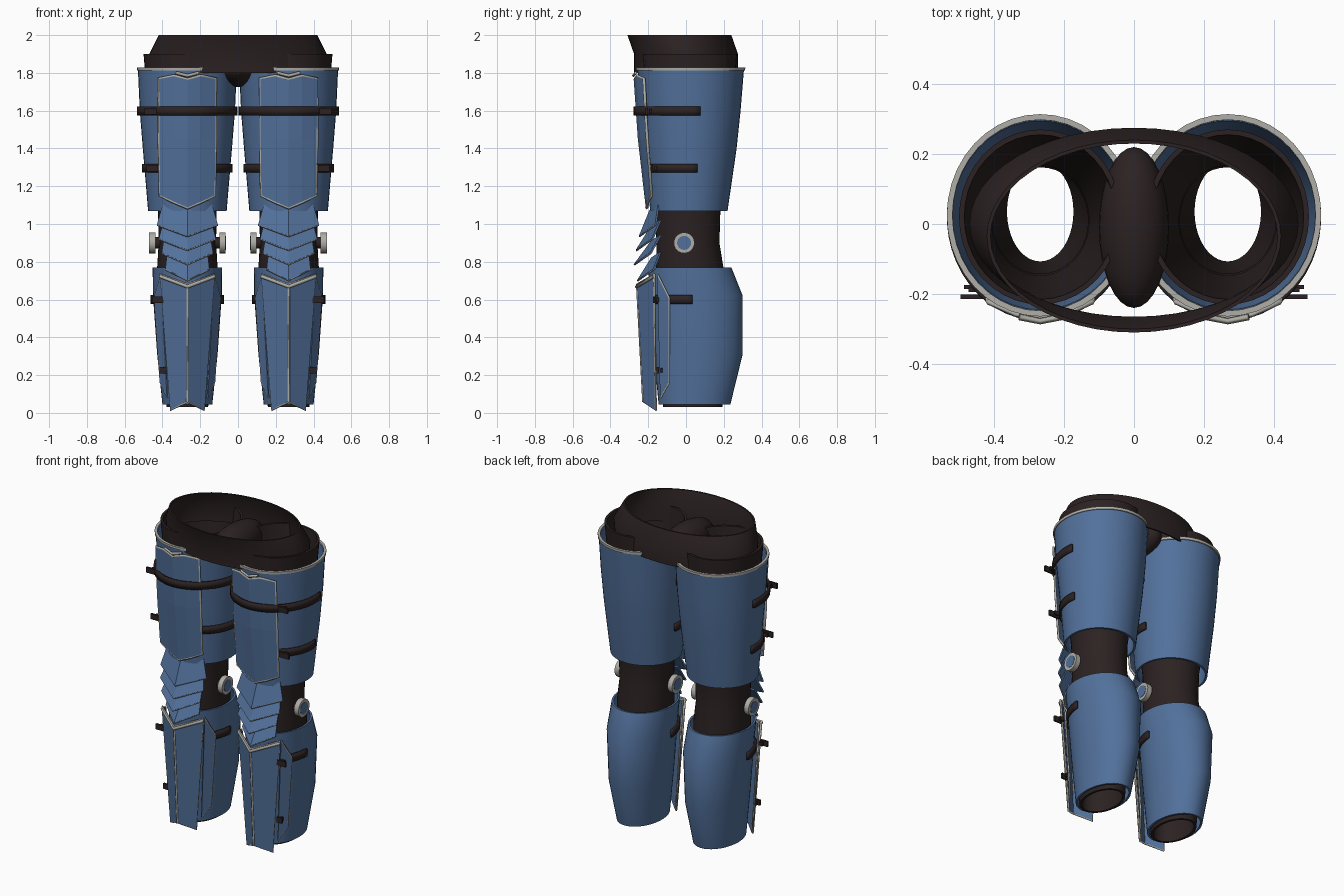
import bpy, bmesh, math
from mathutils import Vector

if "Cube" in bpy.data.objects:
    bpy.data.objects.remove(bpy.data.objects["Cube"])


def material(name, rgb):
    m = bpy.data.materials.new(name)
    m.use_nodes = True
    m.diffuse_color = (*rgb, 1)
    b = m.node_tree.nodes["Principled BSDF"]
    b.inputs["Base Color"].default_value = (*rgb, 1)
    b.inputs["Roughness"].default_value = 0.6
    return m


BLUE = material("armour blue", (0.085, 0.165, 0.33))
DARK = material("dark brown leather", (0.025, 0.016, 0.016))
TRIM = material("pale trim", (0.43, 0.42, 0.38))


def finish(name, bm, mat, thick=0, smooth=True, offset=0):
    bmesh.ops.recalc_face_normals(bm, faces=bm.faces)
    me = bpy.data.meshes.new(name)
    bm.to_mesh(me)
    bm.free()
    ob = bpy.data.objects.new(name, me)
    bpy.context.collection.objects.link(ob)
    me.materials.append(mat)
    if thick:
        mod = ob.modifiers.new("thickness", "SOLIDIFY")
        mod.thickness, mod.offset = thick, offset
    if smooth:
        bpy.ops.object.select_all(action="DESELECT")
        ob.select_set(True)
        bpy.context.view_layer.objects.active = ob
        bpy.ops.object.shade_smooth_by_angle(angle=math.radians(35))
    return ob


def grid_faces(bm, rows, closed=False):
    for a, b in zip(rows, rows[1:]):
        n = len(a)
        for i in range(n if closed else n - 1):
            j = (i + 1) % n
            bm.faces.new((a[i], a[j], b[j], b[i]))


def tube(name, sections, cx, mat, wall=0.012, n=40):
    """Open elliptical tube; sections are (z, rx, ry, centre y), with inner wall."""
    bm = bmesh.new()
    ring = sections + [(z, rx - wall, ry - wall, cy) for z, rx, ry, cy in reversed(sections)]
    rows = [[bm.verts.new((cx + rx * math.cos(i * math.tau / n), cy + ry * math.sin(i * math.tau / n), z))
             for i in range(n)] for z, rx, ry, cy in ring]
    grid_faces(bm, rows + rows[:1], closed=True)
    return finish(name, bm, mat)


def strap(name, cx, z, rx, ry, cy, y_end, h=0.046):
    """Band round the front of a leg, ending at y_end on both sides."""
    bm = bmesh.new()
    a = math.asin((y_end - cy) / ry)
    n = 28
    angles = [a - (math.pi + 2 * a) * i / n for i in range(n + 1)]
    rows = [[bm.verts.new((cx + rx * math.cos(t), cy + ry * math.sin(t), z + dz)) for t in angles]
            for dz in (-h / 2, h / 2)]
    grid_faces(bm, rows)
    return finish(name, bm, DARK, 0.012)


def mirrored(pts):
    return [(-x, y, z) for x, y, z in reversed(pts) if x > 0] + pts


def plate(name, cx, rows, thick=0.01):
    """Faceted plate; each row runs from the centre outwards and is mirrored."""
    bm = bmesh.new()
    grid_faces(bm, [[bm.verts.new((cx + x, y, z)) for x, y, z in mirrored(r)] for r in rows])
    return finish(name, bm, BLUE, thick, smooth=False)


def trim(name, cx, pts, r=0.007, closed=False):
    cu = bpy.data.curves.new(name, "CURVE")
    cu.dimensions = "3D"
    cu.bevel_depth, cu.bevel_resolution, cu.use_fill_caps = r, 0, True
    sp = cu.splines.new("POLY")
    sp.points.add(len(pts) - 1)
    for p, (x, y, z) in zip(sp.points, pts):
        p.co = (cx + x, y, z, 1)
    sp.use_cyclic_u = closed
    tmp = bpy.data.objects.new(name, cu)
    bm = bmesh.new()
    bpy.context.collection.objects.link(tmp)
    me = bpy.data.meshes.new_from_object(tmp)
    bm.from_mesh(me)
    bpy.data.objects.remove(tmp)
    bpy.data.meshes.remove(me)
    return finish(name, bm, TRIM, smooth=False)


def box(name, loc, size):
    bm = bmesh.new()
    bmesh.ops.create_cube(bm, size=1)
    bmesh.ops.scale(bm, vec=size, verts=bm.verts)
    bmesh.ops.translate(bm, vec=loc, verts=bm.verts)
    return finish(name, bm, DARK, smooth=False)


def disc(name, x, r, depth, mat):
    bm = bmesh.new()
    bmesh.ops.create_cone(bm, cap_ends=True, segments=24, radius1=r, radius2=r, depth=depth)
    for v in bm.verts:
        v.co = Vector((x + v.co.z, v.co.y - 0.01, v.co.x + 0.9))
    return finish(name, bm, mat)


# Hips
tube("hip_ring", [(1.8, 0.46, 0.275, 0), (1.9, 0.47, 0.275, 0), (2.0, 0.42, 0.275, -0.035)], 0, DARK, 0.01, 48)
bm = bmesh.new()
bmesh.ops.create_uvsphere(bm, u_segments=32, v_segments=16, radius=1)
for v in bm.verts:
    v.co = Vector((v.co.x * 0.1, v.co.y * 0.23 - 0.01, v.co.z * 0.11 + 1.835))
finish("crotch_guard", bm, DARK)

# Knee scales: top height, top y, bottom height, bottom y, top half-width, bottom half-width
KNEE = [(0.84, -0.18, 0.70, -0.255, 0.105, 0.115), (0.93, -0.18, 0.785, -0.272, 0.12, 0.135),
        (1.01, -0.18, 0.86, -0.262, 0.125, 0.15), (1.09, -0.19, 0.935, -0.245, 0.13, 0.16)]

for side, label in ((1, "left"), (-1, "right")):
    cx = side * 0.268

    def nm(part):
        return label + "_" + part

    # Inner leg and outer shells
    tube(nm("inner_leg"), [(0.03, 0.11, 0.157, 0.035), (0.3, 0.13, 0.17, 0.035), (0.77, 0.16, 0.178, 0.02),
                           (0.9, 0.152, 0.167, 0.01), (1.07, 0.155, 0.172, 0.01), (1.4, 0.19, 0.21, 0.02),
                           (1.9, 0.232, 0.25, 0.02)], cx, DARK, 0.015)
    thigh = [(1.07, 0.208, 0.205, 0.015), (1.4, 0.236, 0.243, 0.025), (1.6, 0.252, 0.264, 0.025),
             (1.82, 0.262, 0.282, 0.025)]
    tube(nm("thigh_shell"), thigh, cx, BLUE)
    tube(nm("thigh_top_trim"), [(1.812, 0.266, 0.288, 0.025), (1.828, 0.267, 0.289, 0.025)], cx, TRIM, 0.016)
    tube(nm("shin_shell"), [(0.045, 0.132, 0.19, 0.045), (0.31, 0.16, 0.235, 0.065), (0.62, 0.182, 0.245, 0.055),
                            (0.77, 0.184, 0.22, 0.02)], cx, BLUE)

    # Thigh plate with its edging
    upper = [(0, -0.272, 1.765), (0.07, -0.258, 1.785), (0.15, -0.222, 1.77)]
    middle = [(0, -0.25, 1.45), (0.07, -0.236, 1.45), (0.15, -0.205, 1.45)]
    lower = [(0, -0.208, 1.085), (0.07, -0.202, 1.115), (0.145, -0.182, 1.15)]
    plate(nm("thigh_plate"), cx, [upper, middle, lower])
    left_up = [(-0.15, -0.205, 1.45)]
    trim(nm("thigh_plate_trim"), cx, mirrored(upper) + [middle[2]] + mirrored(lower)[::-1] + left_up, 0.008, True)
    trim(nm("thigh_plate_crest"), cx, mirrored([(0, -0.278, 1.785), (0.06, -0.266, 1.8)]), 0.009)

    # Straps and buckles
    strap(nm("upper_thigh_strap"), cx, 1.598, 0.261, 0.293, 0.022, 0.075)
    strap(nm("lower_thigh_strap"), cx, 1.295, 0.234, 0.236, 0.022, 0.06)
    strap(nm("shin_strap"), cx, 0.6, 0.189, 0.252, 0.055, 0.035)
    for part, dx, y, z in (("upper_thigh", 0.19, -0.208, 1.598), ("lower_thigh", 0.18, -0.18, 1.295),
                           ("shin", 0.15, -0.17, 0.6), ("lower_shin", 0.13, -0.15, 0.225)):
        k = 0.5 if part == "lower_shin" else 1
        box(nm(part + "_buckle"), (cx + side * dx, y, z), (0.075 * k, 0.012, 0.034))
        box(nm(part + "_buckle_pin"), (cx + side * dx, y + 0.02, z), (0.03 * k, 0.012, 0.024))

    # Knee scales and joint discs
    for i, (zt, yt, zb, yb, wt, wb) in enumerate(KNEE):
        bottom = [(0, yb, zb), (wb, yb + 0.085, zb + 0.06)]
        plate(nm("knee_scale_%d" % i), cx, [[(0, yt, zt - 0.02), (wt, yt + 0.045, zt + 0.01)], bottom])
        trim(nm("knee_scale_trim_%d" % i), cx, mirrored(bottom), 0.005)
    for s in (-1, 1):
        part = "outer" if s == side else "inner"
        disc(nm(part + "_knee_disc"), cx + s * 0.186, 0.055, 0.032, TRIM)
        disc(nm(part + "_knee_disc_centre"), cx + s * 0.188, 0.037, 0.032, BLUE)
        disc(nm(part + "_knee_pivot"), cx + s * 0.16, 0.03, 0.03, DARK)

    # Shin plate with ridge and edging
    top = [(0, -0.258, 0.68), (0.143, -0.168, 0.735)]
    low = [(0, -0.225, 0.06), (0.088, -0.16, 0.015)]
    plate(nm("shin_plate"), cx, [top, low])
    trim(nm("shin_plate_trim"), cx, mirrored(top) + mirrored(low)[::-1], 0.007, True)
    trim(nm("shin_plate_top_trim"), cx, mirrored([(x, y - 0.002, z - 0.012) for x, y, z in top]), 0.012)
    trim(nm("shin_ridge_trim"), cx, [top[0], low[0]], 0.007)

    # Shin side plates
    for s in (-1, 1):
        pts = [(s * x, y, z) for x, y, z in ((0.138, -0.15, 0.73), (0.172, -0.09, 0.61),
                                             (0.142, -0.09, 0.16), (0.105, -0.135, 0.08))]
        bm = bmesh.new()
        bm.faces.new([bm.verts.new((cx + x, y, z)) for x, y, z in pts])
        part = "outer" if s == side else "inner"
        finish(nm(part + "_shin_side_plate"), bm, BLUE, 0.008, smooth=False)
        trim(nm(part + "_shin_side_trim"), cx, pts, 0.006)
